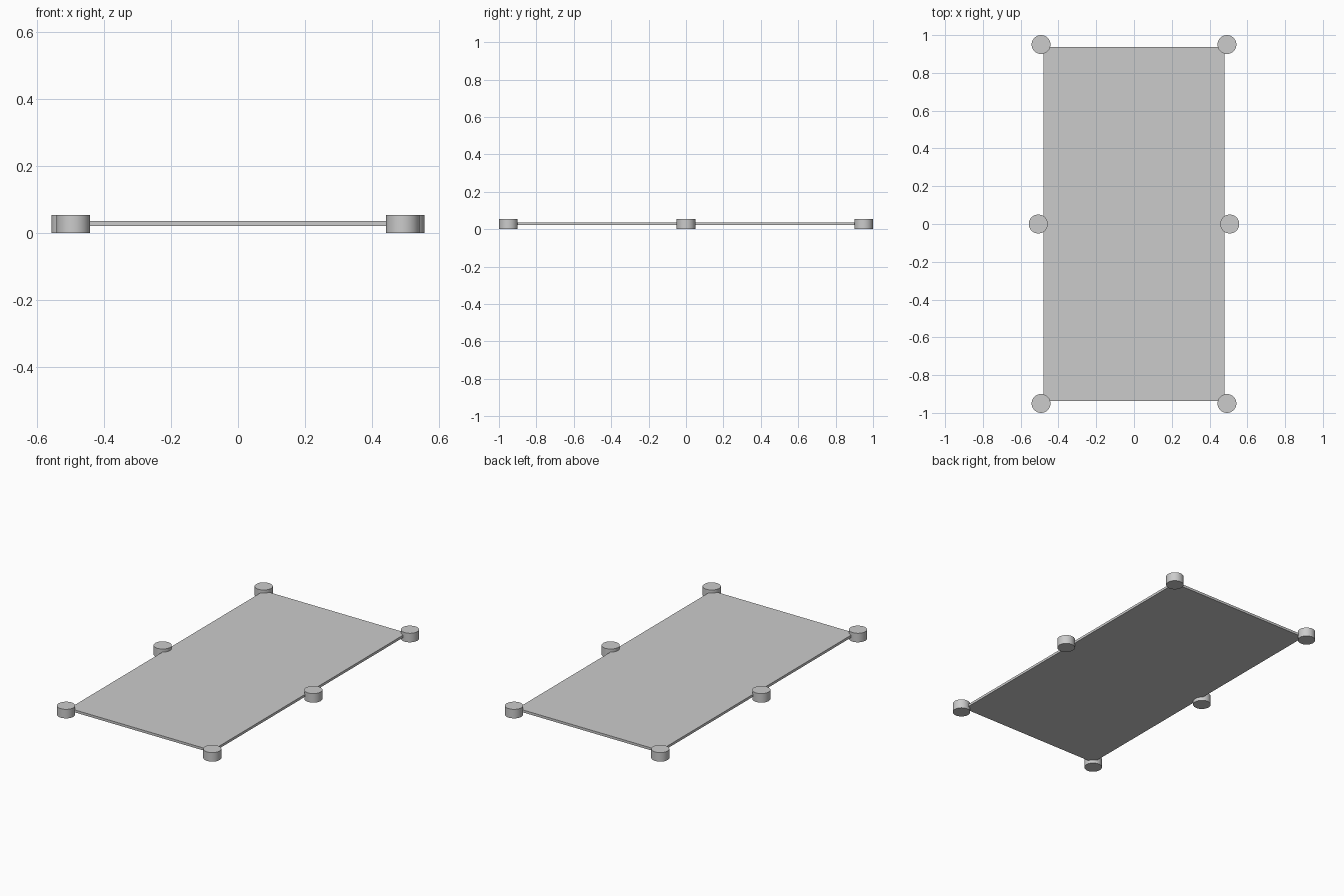
import bpy

if "Cube" in bpy.data.objects:
    bpy.data.objects.remove(bpy.data.objects["Cube"])

HEIGHT = 0.055
RADIUS = 0.05


def add_post(name, x, y):
    bpy.ops.mesh.primitive_cylinder_add(
        vertices=48, radius=RADIUS, depth=HEIGHT, location=(x, y, HEIGHT / 2))
    bpy.context.object.name = name
    bpy.ops.object.shade_smooth_by_angle()


# Thin flat panel, held at mid height of the posts
bpy.ops.mesh.primitive_cube_add(size=1, location=(0, 0, 0.0285))
panel = bpy.context.object
panel.name = "panel"
panel.scale = (0.96, 1.872, 0.015)
bpy.ops.object.transform_apply(location=False, rotation=False, scale=True)

# Round posts: four at the corners, two slightly further out at mid length
for side, sx in (("left", -1), ("right", 1)):
    for end, sy in (("front", -1), ("middle", 0), ("back", 1)):
        x = 0.492 if sy else 0.507
        add_post(f"{end}_{side}_post", sx * x, sy * 0.95)
